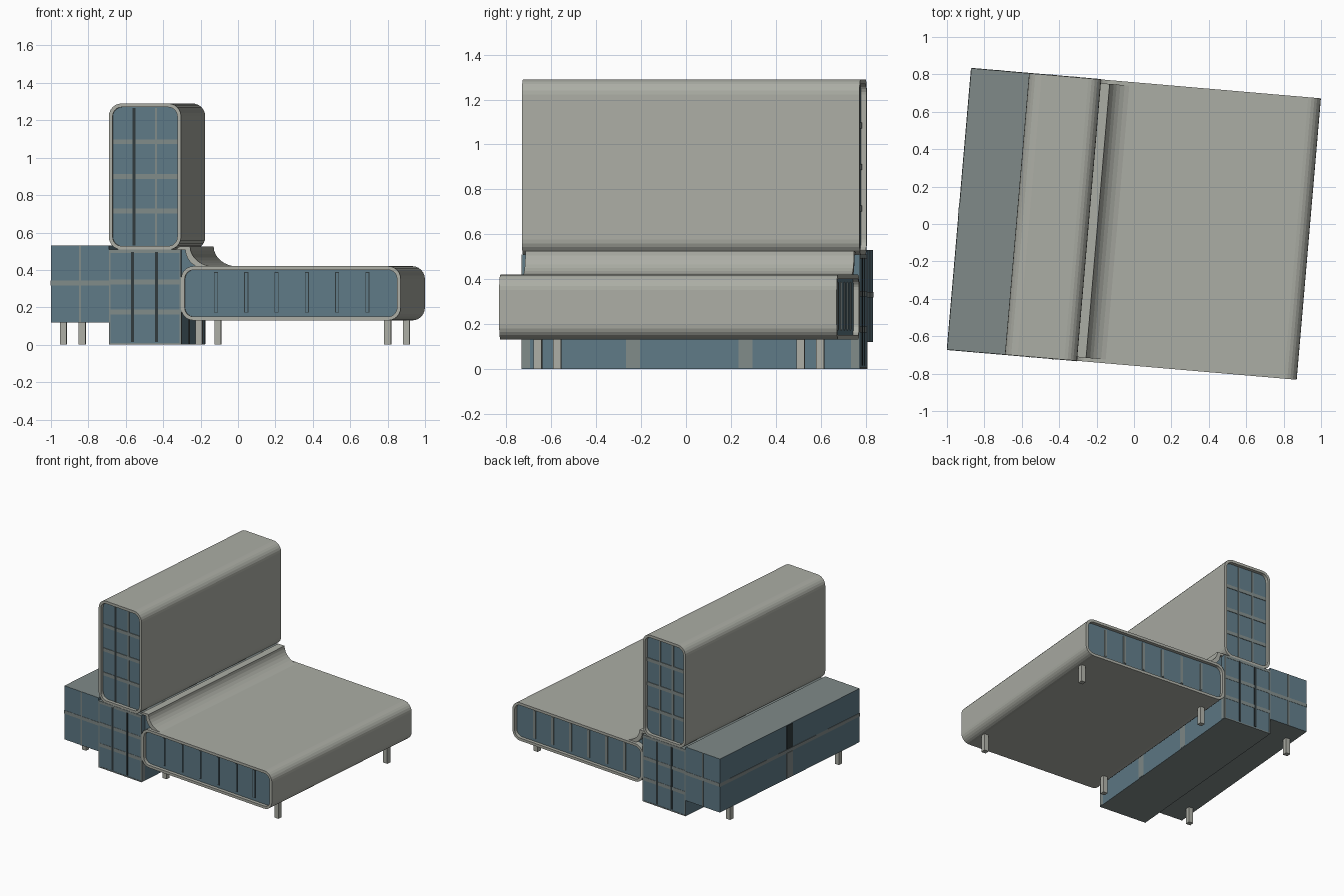
import bpy, bmesh, math

cube = bpy.data.objects.get("Cube")
if cube:
    bpy.data.objects.remove(cube, do_unlink=True)

TURN = math.radians(-4.92)   # the whole building is turned on its site
HALF = 0.755                 # half depth of the building
RECESS = 0.025


def material(name, rgb):
    m = bpy.data.materials.new(name)
    m.use_nodes = True
    m.diffuse_color = (*rgb, 1)
    m.node_tree.nodes["Principled BSDF"].inputs["Base Color"].default_value = (*rgb, 1)
    return m


concrete = material("pale concrete", (0.41, 0.42, 0.375))
glass = material("blue glass", (0.115, 0.195, 0.24))
grey = material("grey slab", (0.215, 0.255, 0.25))
dark = material("dark gap", (0.03, 0.042, 0.046))


def finish(name, bm, *mats):
    bmesh.ops.recalc_face_normals(bm, faces=bm.faces)
    mesh = bpy.data.meshes.new(name)
    bm.to_mesh(mesh)
    bm.free()
    for m in mats:
        mesh.materials.append(m)
    obj = bpy.data.objects.new(name, mesh)
    obj.rotation_euler.z = TURN
    bpy.context.collection.objects.link(obj)
    return obj


def box(name, x, y, z, mat, cap=None):
    """Box from (low, high) ranges; cap colours the top and bottom."""
    bm = bmesh.new()
    bmesh.ops.create_cube(bm, size=1)
    for v in bm.verts:
        for i, (a, b) in enumerate((x, y, z)):
            v.co[i] = (a + b) / 2 + v.co[i] * (b - a)
    bm.normal_update()
    if cap:
        for f in bm.faces:
            f.material_index = int(abs(f.normal.z) > 0.5)
    return finish(name, bm, mat, *([cap] if cap else []))


def rounded(x, z, r, steps=6):
    pts = []
    for k, (cx, cz) in enumerate(((x[1] - r, z[1] - r), (x[0] + r, z[1] - r),
                                  (x[0] + r, z[0] + r), (x[1] - r, z[0] + r))):
        for i in range(steps + 1):
            a = math.pi / 2 * (k + i / steps)
            pts.append((cx + r * math.cos(a), cz + r * math.sin(a)))
    return pts


def prism(name, pts, half, mat):
    bm = bmesh.new()
    face = bm.faces.new([bm.verts.new((x, -half, z)) for x, z in pts])
    new = bmesh.ops.extrude_face_region(bm, geom=[face], use_keep_orig=True)["geom"]
    bmesh.ops.translate(bm, vec=(0, 2 * half, 0),
                        verts=[g for g in new if isinstance(g, bmesh.types.BMVert)])
    return finish(name, bm, mat)


def tube(name, x, z, r, t):
    """Rounded concrete shell, open at front and back, with a recessed glass core."""
    inner = rounded((x[0] + t, x[1] - t), (z[0] + t, z[1] - t), r - t)
    bm = bmesh.new()
    loops = [[bm.verts.new((px, y, pz)) for px, pz in pts]
             for pts, y in ((rounded(x, z, r), -HALF), (rounded(x, z, r), HALF),
                            (inner, HALF), (inner, -HALF))]
    n = len(inner)
    for k in range(4):
        a, b = loops[k], loops[(k + 1) % 4]
        for i in range(n):
            j = (i + 1) % n
            bm.faces.new((a[i], a[j], b[j], b[i]))
    finish(name + "_shell", bm, concrete)
    prism(name + "_glazing", inner, HALF - RECESS, glass)


def plate(name, x, z, side, depth, mat, thick=0.004):
    """Thin strip on the front (-1) or back (+1) face."""
    y = sorted((side * (depth - 0.004), side * (depth + thick)))
    box(name, x, y, z, mat)


def around(c, w):
    return (c - w / 2, c + w / 2)


# Main volumes
TOWER_X, TOWER_Z = (-0.628, -0.241), (0.508, 1.29)
WING_X, WING_Z = (-0.241, 0.938), (0.13, 0.42)
SIDE_X, SIDE_Z = (-0.938, -0.628), (0.12, 0.53)
BASE_Z = (0, 0.51)
tube("tower", TOWER_X, TOWER_Z, 0.068, 0.02)
tube("wing", WING_X, WING_Z, 0.068, 0.02)
box("base_block", TOWER_X, (-HALF, HALF), BASE_Z, glass, grey)
box("side_block", SIDE_X, (-HALF, HALF), SIDE_Z, glass, grey)

# Floor lines and vertical gaps on the two end faces
for side, end in ((-1, "front"), (1, "back")):
    inset = HALF - RECESS
    for z in (0.715, 0.9, 1.085):
        plate(f"tower_floor_{end}", (-0.608, -0.261), around(z, 0.026), side, inset, grey)
    for x, w, mat in ((-0.494, 0.016, dark if side < 0 else grey), (-0.377, 0.012, grey)):
        plate(f"tower_mullion_{end}", around(x, w), (0.53, 1.265), side, inset, mat, 0.005)
    for z, h in ((0.175, 0.026), (0.335, 0.026), (0.5, 0.02), (0.004, 0.008)):
        plate(f"base_floor_{end}", TOWER_X, around(z, h), side, HALF, grey, 0.002)
    for x in (-0.5, -0.371):
        plate(f"base_gap_{end}", around(x, 0.016), (0.015, 0.495), side, HALF, dark, 0.003)
    for x in (-0.624, -0.245):
        plate(f"base_edge_{end}", around(x, 0.008), BASE_Z, side, HALF, grey, 0.0025)
    plate(f"side_floor_{end}", SIDE_X, around(0.33, 0.026), side, HALF, grey, 0.002)
    plate(f"side_mullion_{end}", around(-0.783, 0.012), SIDE_Z, side, HALF, grey, 0.003)
    for i in range(6):
        x = -0.055 + i * 0.1625
        trim = dark if side < 0 else grey
        plate(f"wing_fin_edge_{end}", around(x, 0.022), (0.172, 0.388), side, inset, trim, 0.003)
        plate(f"wing_fin_{end}", around(x, 0.014), (0.176, 0.384), side, inset,
              glass if side < 0 else grey, 0.005)

# Long outer face of the side block
box("side_long_floor", (-0.94, -0.934), (-HALF, HALF), around(0.33, 0.026), grey)
box("side_long_panel", (-0.941, -0.934), around(0, 0.065), (0.125, 0.315), grey)
box("side_long_gap", (-0.941, -0.934), around(0, 0.065), (0.345, 0.525), dark)

# Long inner face of the base, under the wing
for y, w in ((-0.735, 0.035), (-0.257, 0.062), (0.245, 0.062), (0.735, 0.035)):
    box("base_long_panel", (-0.246, -0.239), around(y, w), (0.004, 0.2), grey)

# Swept roof joining the base to the wing
curve = [(-0.194 + 0.131 * (1 - math.cos(a)), 0.525 - 0.107 * math.sin(a))
         for a in (math.pi / 2 * i / 8 for i in range(9))]
top = [(-0.25, 0.525)] + [(-0.063 - 0.131 * math.cos(math.pi / 2 * i / 8),
                           0.525 - 0.107 * math.sin(math.pi / 2 * i / 8)) for i in range(9)]
# concave sweep: steep near the base, flat where it meets the wing
top = [(-0.25, 0.525)] + [(-0.063 - 0.131 * math.cos(math.pi / 2 * i / 8),
                           0.418 + 0.107 * (1 - math.sin(math.pi / 2 * i / 8)))
                          for i in range(9)]
under = [(x - 0.025, z - 0.018) for x, z in reversed(top)]
prism("sweep_roof", top + under, 0.735, concrete)
prism("sweep_glazing", [(-0.25, 0.51)] + [(x - 0.015, z - 0.01) for x, z in top[1:]]
      + [(-0.078, 0.38), (-0.25, 0.3)], 0.715, glass)

# Legs under the wing and side block
for x, height in ((-0.886, 0.125), (-0.158, 0.135), (0.854, 0.135)):
    for y in (-0.589, 0.587):
        box("leg", around(x, 0.036), around(y, 0.036), (0, height), concrete)
